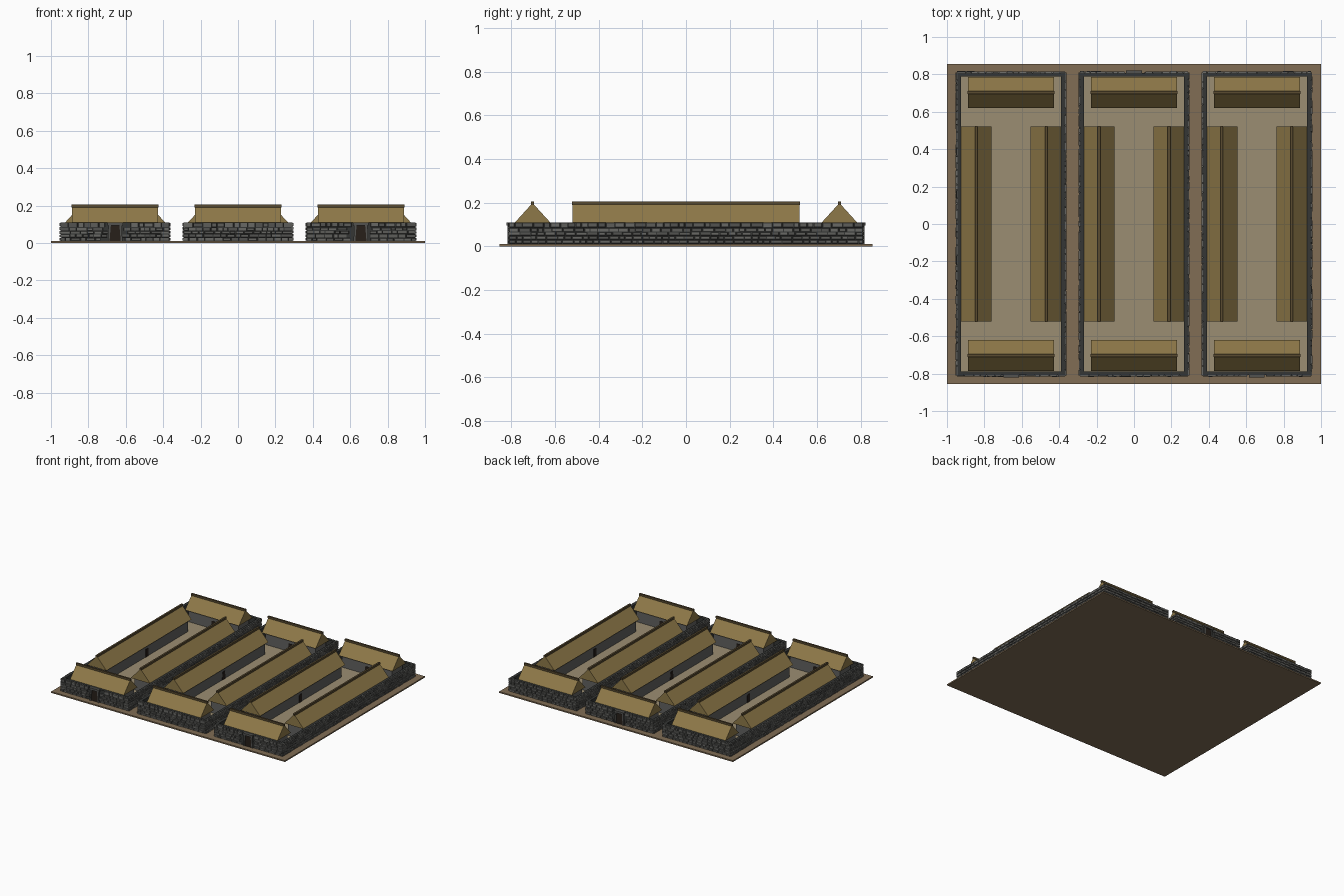
import bpy, bmesh, random
from mathutils import Vector

if "Cube" in bpy.data.objects:
    bpy.data.objects.remove(bpy.data.objects["Cube"])

random.seed(4)


def material(name, rgb):
    m = bpy.data.materials.new(name)
    m.diffuse_color = (*rgb, 1)
    m.use_nodes = True
    m.node_tree.nodes["Principled BSDF"].inputs["Base Color"].default_value = m.diffuse_color
    return m


EARTH = material("earth", (0.22, 0.155, 0.09))
COURT = material("courtyard", (0.33, 0.27, 0.17))
MORTAR = material("mortar", (0.035, 0.037, 0.035))
PLASTER = material("house_wall", (0.12, 0.12, 0.115))
THATCH = material("thatch", (0.27, 0.19, 0.065))
RIDGE = material("ridge", (0.10, 0.07, 0.03))
DARK = material("opening", (0.02, 0.014, 0.01))
STONES = [material("stone_%d" % i, (v, v, v * 0.93)) for i, v in enumerate((0.085, 0.11, 0.14))]


def finish(bm, name, *mats):
    bmesh.ops.recalc_face_normals(bm, faces=bm.faces)
    me = bpy.data.meshes.new(name)
    bm.to_mesh(me)
    bm.free()
    for m in mats:
        me.materials.append(m)
    ob = bpy.data.objects.new(name, me)
    bpy.context.collection.objects.link(ob)
    return ob


def hexa(bm, low, high, mat=0):
    """Closed six-sided block from two matching quads."""
    a = [bm.verts.new(p) for p in low]
    b = [bm.verts.new(p) for p in high]
    faces = [bm.faces.new(a[::-1]), bm.faces.new(b)]
    for i in range(4):
        j = (i + 1) % 4
        faces.append(bm.faces.new((a[i], a[j], b[j], b[i])))
    for f in faces:
        f.material_index = mat


def block(bm, x0, x1, y0, y1, z0, z1):
    r = [(x0, y0), (x1, y0), (x1, y1), (x0, y1)]
    hexa(bm, [(x, y, z0) for x, y in r], [(x, y, z1) for x, y in r])


def box(name, mat, *dims):
    bm = bmesh.new()
    block(bm, *dims)
    return finish(bm, name, mat)


HX, HY, TH = 0.288, 0.808, 0.02     # enclosure half sizes, wall thickness
WALL_TOP = 0.11


def trapezoid_panel(bm, origin, along, out, w0, w1, z0, z1, d, mat=0):
    """Tapered doorway panel standing proud of a wall by d."""
    def quad(off):
        return [origin + along * s + out * off + Vector((0, 0, z))
                for s, z in ((-w0, z0), (w0, z0), (w1, z1), (-w1, z1))]
    hexa(bm, quad(-0.004), quad(d), mat)


def stone_wall(bm, origin, along, out, half, gate):
    """Courses of irregular bevelled stones on one outer wall face."""
    z = 0.011
    while z < WALL_TOP - 0.008:
        h = min(random.uniform(0.017, 0.021), WALL_TOP - z)
        if WALL_TOP - z - h < 0.009:
            h = WALL_TOP - z
        u = -half
        while u < half - 0.001:
            w = random.uniform(0.024, 0.055)
            if half - u - w < 0.02:
                w = half - u
            if not (gate and u + w > -0.036 and u < 0.036):
                g, b, d = 0.0012, 0.003, random.uniform(0.005, 0.009)

                def ring(i, off):
                    return [origin + along * s + out * off + Vector((0, 0, t))
                            for s, t in ((u + i, z + i), (u + w - i, z + i),
                                         (u + w - i, z + h - i), (u + i, z + h - i))]
                hexa(bm, ring(g, -0.002), ring(b, d), random.randrange(3))
            u += w
        z += h


def house(name, cx, cy, length, along_x, inward):
    """Walls, prism thatch, ridge cap and doorway; inward points to the court."""
    along = Vector((1, 0, 0)) if along_x else Vector((0, 1, 0))
    c = Vector((cx, cy, 0))
    side = inward

    def p(s, t, z):
        return c + along * s + side * t + Vector((0, 0, z))

    def bar(bm, L, w, z0, z1):
        hexa(bm, [p(-L, -w, z0), p(L, -w, z0), p(L, w, z0), p(-L, w, z0)],
             [p(-L, -w, z1), p(L, -w, z1), p(L, w, z1), p(-L, w, z1)])

    bm = bmesh.new()
    bar(bm, length - 0.016, 0.064, 0.005, 0.112)
    finish(bm, name + "_walls", PLASTER)

    bm = bmesh.new()
    ends = [[bm.verts.new(p(s, t, z)) for t, z in ((-0.083, 0.107), (0.083, 0.107), (0, 0.198))]
            for s in (-length, length)]
    bm.faces.new(ends[0])
    bm.faces.new(ends[1][::-1])
    for i in range(3):
        j = (i + 1) % 3
        bm.faces.new((ends[0][i], ends[0][j], ends[1][j], ends[1][i]))
    finish(bm, name + "_thatch", THATCH)

    bm = bmesh.new()
    bar(bm, length + 0.003, 0.007, 0.19, 0.205)
    finish(bm, name + "_ridge", RIDGE)

    bm = bmesh.new()
    trapezoid_panel(bm, p(0, 0.064, 0), along, side, 0.018, 0.014, 0.013, 0.075, 0.003)
    finish(bm, name + "_door", DARK)


X, Y = Vector((1, 0, 0)), Vector((0, 1, 0))

# ground slab
box("ground", EARTH, -1, 1, -0.855, 0.855, 0, 0.01)

for n, (cx, gate_side) in enumerate(((-0.657, -1), (0, 1), (0.657, -1))):
    tag = "compound_%d_" % (n + 1)
    # courtyard floor
    box(tag + "floor", COURT, cx - HX + TH, cx + HX - TH, -HY + TH, HY - TH, 0.005, 0.014)

    # enclosure wall core
    bm = bmesh.new()
    for s in (-1, 1):
        a, b = sorted((cx + s * HX, cx + s * (HX - TH)))
        block(bm, a, b, -HY, HY, 0.005, WALL_TOP)
        a, b = sorted((s * HY, s * (HY - TH)))
        block(bm, cx - HX + TH, cx + HX - TH, a, b, 0.005, WALL_TOP)
    finish(bm, tag + "wall_core", MORTAR)

    # stone facing on all four sides
    bm = bmesh.new()
    for s in (-1, 1):
        stone_wall(bm, Vector((cx, s * HY, 0)), X, Y * s, HX + 0.004, s == gate_side)
        stone_wall(bm, Vector((cx + s * HX, 0, 0)), Y, X * s, HY + 0.004, False)
    finish(bm, tag + "stones", *STONES)

    # tapered gate: dark opening, jambs and lintel
    o, out = Vector((cx, gate_side * HY, 0)), Y * gate_side
    bm = bmesh.new()
    trapezoid_panel(bm, o, X, out, 0.030, 0.023, 0.01, 0.094, 0.004)
    finish(bm, tag + "gate_opening", DARK)
    bm = bmesh.new()
    for s in (-1, 1):
        def jamb(d):
            return [o + X * s * u + out * d + Vector((0, 0, z))
                    for u, z in ((0.030, 0.01), (0.039, 0.01), (0.036, 0.094), (0.023, 0.094))]
        hexa(bm, jamb(-0.004), jamb(0.010))
    trapezoid_panel(bm, o, X, out, 0.042, 0.042, 0.094, WALL_TOP, 0.014)
    finish(bm, tag + "gate_frame", STONES[0])

    # four houses around the court
    for s, end, flank in ((-1, "front", "left"), (1, "back", "right")):
        house(tag + end + "_house", cx, s * 0.703, 0.23, True, -Y * s)
        house(tag + flank + "_house", cx + s * 0.187, 0, 0.52, False, -X * s)
